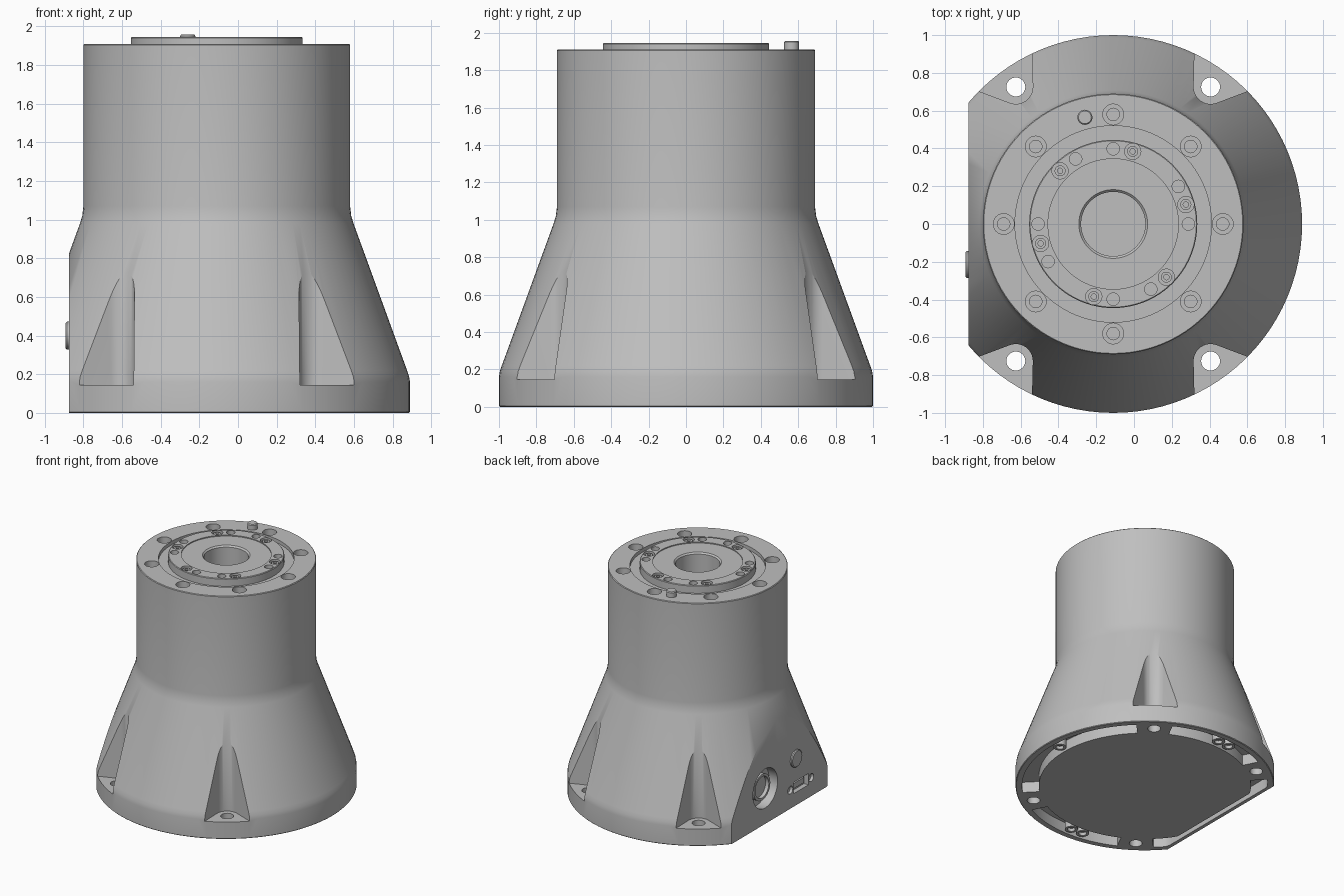
import bpy, bmesh, math
from mathutils import Matrix, Vector

if "Cube" in bpy.data.objects:
    bpy.data.objects.remove(bpy.data.objects["Cube"])

AX = -0.11  # x of the turning axis
grey = bpy.data.materials.new("satin_grey")
grey.diffuse_color = (0.52, 0.52, 0.52, 1)
grey.use_nodes = True
grey.node_tree.nodes["Principled BSDF"].inputs["Base Color"].default_value = grey.diffuse_color


def merge(bm, part, matrix):
    """Append a small solid to bm."""
    bmesh.ops.recalc_face_normals(part, faces=part.faces)
    part.transform(matrix)
    me = bpy.data.meshes.new("tmp")
    part.to_mesh(me)
    part.free()
    bm.from_mesh(me)
    bpy.data.meshes.remove(me)


def lathe(bm, profile, at=(AX, 0, 0), segs=96, closed=False, sideways=False):
    """Revolve (radius, height) points; sideways points the axis to -x."""
    part = bmesh.new()
    vs = [part.verts.new((r, 0, z)) for r, z in profile]
    es = [part.edges.new(p) for p in zip(vs, vs[1:])]
    if closed:
        es.append(part.edges.new((vs[-1], vs[0])))
    bmesh.ops.spin(part, geom=vs + es, cent=(0, 0, 0), axis=(0, 0, 1),
                   angle=2 * math.pi, steps=segs)
    bmesh.ops.remove_doubles(part, verts=part.verts, dist=1e-5)
    rot = Matrix.Rotation(-math.pi / 2, 4, 'Y') if sideways else Matrix()
    merge(bm, part, Matrix.Translation(at) @ rot)


def prism(bm, points, z0, z1):
    """Extrude a plan outline between two heights."""
    part = bmesh.new()
    face = part.faces.new([part.verts.new((x, y, z0)) for x, y in points])
    ext = bmesh.ops.extrude_face_region(part, geom=[face])
    top = [v for v in ext["geom"] if isinstance(v, bmesh.types.BMVert)]
    bmesh.ops.translate(part, verts=top, vec=(0, 0, z1 - z0))
    merge(bm, part, Matrix())


def box(bm, x0, x1, y0, y1, z0, z1):
    prism(bm, [(x0, y0), (x1, y0), (x1, y1), (x0, y1)], z0, z1)


def make(name, bm):
    me = bpy.data.meshes.new(name)
    bm.to_mesh(me)
    bm.free()
    me.materials.append(grey)
    ob = bpy.data.objects.new(name, me)
    bpy.context.collection.objects.link(ob)
    return ob


def activate(ob):
    bpy.ops.object.select_all(action='DESELECT')
    ob.select_set(True)
    bpy.context.view_layer.objects.active = ob


def smooth(ob):
    activate(ob)
    bpy.ops.object.shade_smooth_by_angle(angle=math.radians(30))


def cut(target, bm):
    cutter = make("cutter", bm)
    cutter.hide_render = True
    activate(target)
    mod = target.modifiers.new("cut", 'BOOLEAN')
    mod.operation, mod.solver, mod.object = 'DIFFERENCE', 'EXACT', cutter
    bpy.ops.object.modifier_apply(modifier=mod.name)
    bpy.data.objects.remove(cutter)


def polar(r, deg, x=AX, y=0.0):
    a = math.radians(deg)
    return x + r * math.cos(a), y + r * math.sin(a)


def cylinder(r, z0, z1):
    return [(0, z0), (r, z0), (r, z1), (0, z1)]


# Flared body with a recess and bore on top
bm = bmesh.new()
lathe(bm, [(0, 0), (0.995, 0), (1, 0.005), (1, 0.16), (0.995, 0.19), (0.985, 0.22),
           (0.708, 0.98), (0.696, 1.02), (0.69, 1.07), (0.69, 1.905), (0.685, 1.91),
           (0.52, 1.91), (0.52, 1.88), (0.2, 1.88), (0.2, 1.58), (0, 1.58)])
body = make("body", bm)

# Flat connector side
bm = bmesh.new()
box(bm, -1.5, -0.875, -1.5, 1.5, -0.5, 1.5)
cut(body, bm)

# Foot pockets with vertical walls, then their bolt holes
FEET = (54.6, 125.4, 234.6, 305.4)
bm, holes = bmesh.new(), bmesh.new()
for a in FEET:
    c = polar(0.89, a)
    pts = [polar(0.09, a + 124 + 112 * i / 12, *c) for i in range(13)]
    pts.append(polar(0.5, a - 34, *pts[-1]))
    pts.append(polar(0.5, a + 34, *pts[0]))
    prism(bm, pts, 0.145, 1.0)
    lathe(holes, cylinder(0.05, -0.1, 0.3), (*c, 0), 32)
cut(body, bm)
cut(body, holes)

# Underside channel between the rim and the bottom plate
bm = bmesh.new()
for a0, a1 in ((-46, 46), (63, 117), (134, 226), (243, 297)):
    angs = [a0 + (a1 - a0) * i / 32 for i in range(33)]
    outer = [polar(0.95, a) for a in angs]
    inner = [polar(0.82, a) for a in reversed(angs)]
    prism(bm, [(max(x, -0.845), y) for x, y in outer]
          + [(max(x, -0.805), y) for x, y in inner], -0.1, 0.09)
cut(body, bm)

# Counterbored holes in the top ring
bm = bmesh.new()
for k in range(8):
    lathe(bm, [(0, 1.78), (0.033, 1.78), (0.033, 1.85), (0.055, 1.85), (0.055, 2.0), (0, 2.0)],
          (*polar(0.58, 45 * k), 0), 24)
cut(body, bm)

# Sockets in the flat side: round port, wide port and its two screw holes
bm = bmesh.new()
lathe(bm, cylinder(0.165, -0.08, 0.1), (-0.875, 0.19, 0.30), 32, sideways=True)
box(bm, -1.0, -0.835, -0.385, -0.185, 0.11, 0.205)
for y in (-0.425, -0.145):
    lathe(bm, cylinder(0.033, -0.025, 0.1), (-0.875, y, 0.157), 16, sideways=True)
cut(body, bm)
smooth(body)

# Rotating output flange with a central bore
bm = bmesh.new()
lathe(bm, [(0.17, 1.56), (0.21, 1.56), (0.21, 1.87), (0.445, 1.87), (0.445, 1.94),
           (0.44, 1.945), (0.345, 1.945), (0.345, 1.937), (0.182, 1.937), (0.17, 1.925)],
      closed=True)
flange = make("output_flange", bm)
SCREWS = (15, 75, 135, 195, 255, 315)
bm = bmesh.new()
for a in SCREWS:
    lathe(bm, cylinder(0.043, 1.90, 2.0), (*polar(0.398, a), 0), 24)
for a in (0, 30, 90, 120, 180, 210, 270, 300):
    lathe(bm, cylinder(0.033, 1.90, 2.0), (*polar(0.398, a), 0), 24)
cut(flange, bm)
smooth(flange)

# Socket-head screws in the flange
bm = bmesh.new()
for a in SCREWS:
    lathe(bm, [(0, 1.89), (0.029, 1.89), (0.029, 1.935), (0.014, 1.935), (0.014, 1.915), (0, 1.915)],
          (*polar(0.398, a), 0), 18)
smooth(make("flange_screws", bm))

# Locating pin
bm = bmesh.new()
lathe(bm, [(0, 1.88), (0.04, 1.88), (0.04, 1.95), (0.034, 1.957), (0, 1.957)], (-0.26, 0.565, 0), 24)
smooth(make("locating_pin", bm))

# Push button on the flat side
bm = bmesh.new()
lathe(bm, [(0, -0.02), (0.072, -0.02), (0.072, 0.01), (0.065, 0.017), (0, 0.017)],
      (-0.875, -0.215, 0.40), 32, sideways=True)
smooth(make("side_button", bm))

# Plug cores inside the two ports
bm = bmesh.new()
lathe(bm, [(0, -0.09), (0.11, -0.09), (0.11, -0.03), (0.09, -0.03), (0.09, -0.06), (0, -0.06)],
      (-0.875, 0.19, 0.30), 32, sideways=True)
smooth(make("round_port_core", bm))
bm = bmesh.new()
box(bm, -0.855, -0.83, -0.355, -0.215, 0.135, 0.18)
make("wide_port_core", bm)

# Screw bosses in the underside channel
bm = bmesh.new()
for a in (2, 90, 97, 263, 270):
    lathe(bm, [(0, 0.1), (0.05, 0.1), (0.05, 0.004), (0.03, 0.004), (0.03, 0.03), (0, 0.03)],
          (*polar(0.885, a), 0), 24)
smooth(make("underside_screw_bosses", bm))
